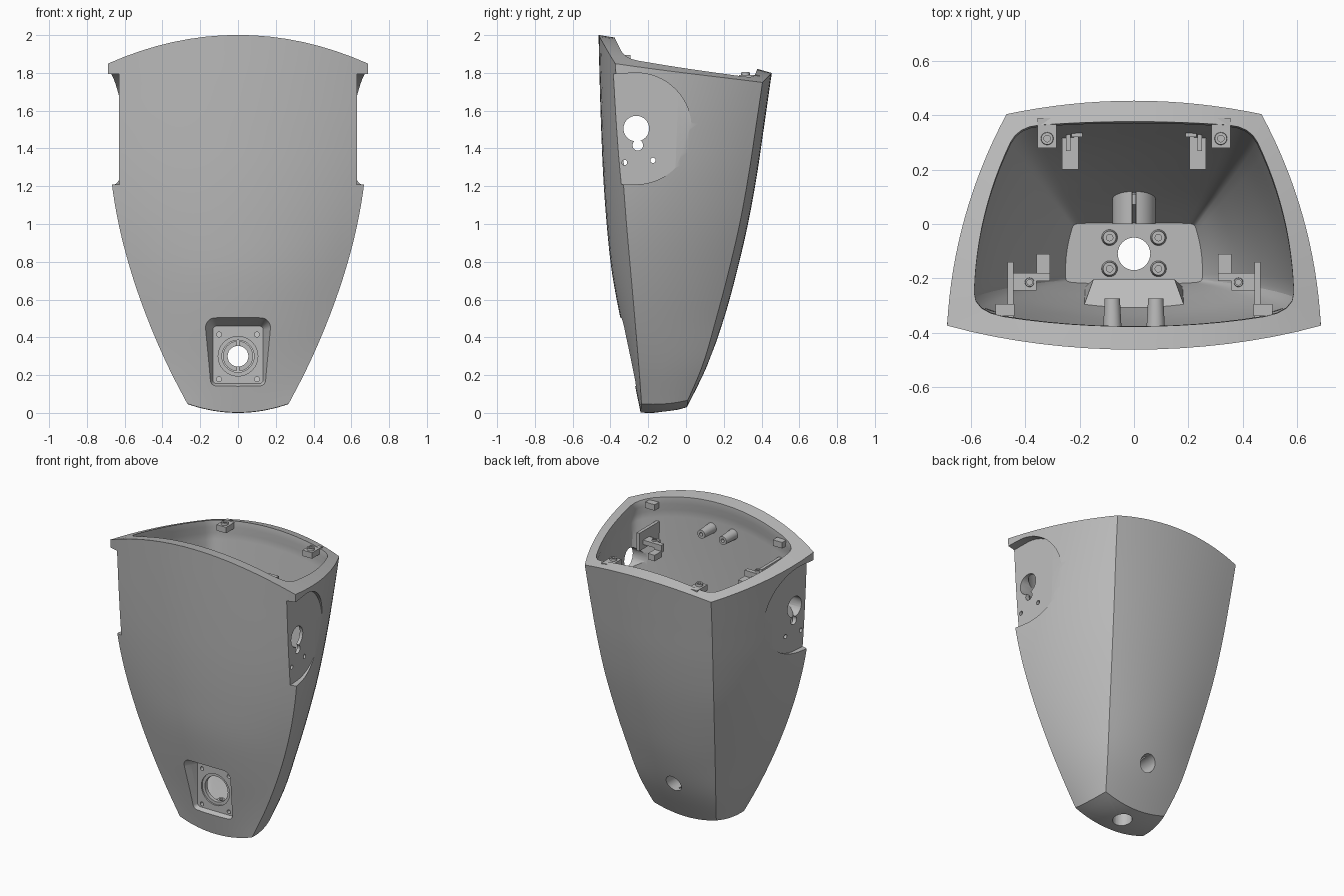
import bpy, bmesh, math
from mathutils import Vector

if "Cube" in bpy.data.objects:
    bpy.data.objects.remove(bpy.data.objects["Cube"])

grey = bpy.data.materials.new("plain grey")
grey.use_nodes = True
COLOUR = (0.5, 0.5, 0.5, 1)
grey.diffuse_color = COLOUR
grey.node_tree.nodes["Principled BSDF"].inputs["Base Color"].default_value = COLOUR


# ---------- helpers ----------
def loft(name, rings):
    """Skin a list of equal rings, cap both ends, and face outward."""
    bm = bmesh.new()
    vs = [[bm.verts.new(p) for p in r] for r in rings]
    n = len(vs[0])
    for a, b in zip(vs, vs[1:]):
        for i in range(n):
            j = (i + 1) % n
            bm.faces.new((a[i], a[j], b[j], b[i]))
    bm.faces.new(vs[0][::-1])
    bm.faces.new(vs[-1])
    bmesh.ops.triangulate(bm, faces=bm.faces)
    if bm.calc_volume(signed=True) < 0:
        bmesh.ops.reverse_faces(bm, faces=bm.faces)
    me = bpy.data.meshes.new(name)
    bm.to_mesh(me)
    bm.free()
    me.materials.append(grey)
    ob = bpy.data.objects.new(name, me)
    bpy.context.collection.objects.link(ob)
    return ob


def circle(centre, axis, r, n=32):
    q = Vector(axis).to_track_quat('Z', 'Y')
    return [Vector(centre) + q @ Vector((r * math.cos(k * math.tau / n),
            r * math.sin(k * math.tau / n), 0)) for k in range(n)]


def cylinder(name, p, q, r):
    axis = Vector(q) - Vector(p)
    return loft(name, [circle(p, axis, r), circle(q, axis, r)])


def boss(name, p, q, r, r2, hole):
    """Tapered post with a blind screw hole in its end."""
    p, q = Vector(p), Vector(q)
    d = q - p
    return loft(name, [circle(p, d, r), circle(q, d, r2),
                       circle(q, d, hole), circle(p.lerp(q, 0.3), d, hole)])


def box(name, x, y, z):
    return loft(name, [[(x[0], y[0], h), (x[1], y[0], h),
                        (x[1], y[1], h), (x[0], y[1], h)] for h in z])


def rounded_rect(w, y, low, high, r):
    """Upright rectangle of half width w at depth y, with round corners."""
    pts = []
    for q, (sx, z) in enumerate(((1, high - r), (-1, high - r), (-1, low + r), (1, low + r))):
        for i in range(7):
            a = math.pi / 2 * (q + i / 6)
            pts.append((sx * (w - r) + r * math.cos(a), y, z + r * math.sin(a)))
    return pts


def volume(me):
    bm = bmesh.new()
    bm.from_mesh(me)
    v = bm.calc_volume(signed=True)
    bm.free()
    return v


def cut(ob, tool):
    """Subtract the tool, keeping the first solver result of plausible volume."""
    before, taken = volume(ob.data), volume(tool.data)
    m = ob.modifiers.new("cut", 'BOOLEAN')
    m.operation, m.object = 'DIFFERENCE', tool
    for solver in ('MANIFOLD', 'EXACT'):
        m.solver = solver
        ob.update_tag()
        graph = bpy.context.evaluated_depsgraph_get()
        me = bpy.data.meshes.new_from_object(ob.evaluated_get(graph))
        if len(me.polygons) and before - 1.02 * taken - 1e-4 < volume(me) < before + 1e-4:
            ob.data = me
            break
    ob.modifiers.clear()
    bpy.data.objects.remove(tool)


# ---------- body section, sampled every 0.25 in height ----------
FRONT_W = (.243, .372, .48, .567, .632, .672, .686, .689, .688)
FRONT_Y = (-.232, -.25, -.271, -.293, -.315, -.334, -.352, -.368, -.385)
FRONT_MID = (-.24, -.292, -.347, -.393, -.42, -.438, -.449, -.457, -.463)
BACK_W = (.213, .283, .33, .371, .406, .432, .453, .47, .485)
BACK_Y = (-.02, .087, .16, .226, .284, .33, .368, .405, .44)
BACK_MID = (-.01, .112, .201, .27, .328, .374, .411, .447, .485)


def sample(tab, z):
    f = min(max(z / 0.25, 0), 7.999)
    i = int(f)
    t = f - i
    b, c = tab[i], tab[i + 1]
    a = tab[i - 1] if i else 2 * b - c
    d = tab[i + 2] if i < 7 else 2 * c - b
    return b + .5 * t * (c - a + t * (2*a - 5*b + 4*c - d + t * (3*(b - c) + d - a)))


def top_z(x, y):
    return 1.914 - 0.22 * y - 0.07 * y * y - 0.29 * x * x


def bottom_z(x, y):
    return 0.65 * x * x + 0.8 * (y + 0.19) ** 2


def floor_z(x, y):
    return 0.1


def side_point(z, side, u, k):
    """Point on one bowed side; k is the wall inset (0 = outer skin)."""
    w, wb = sample(FRONT_W, z) - .1 * k, sample(BACK_W, z) - .045 * k
    yf, yb = sample(FRONT_Y, z) + .055 * k, sample(BACK_Y, z) - .05 * k
    c = [Vector(p) for p in ((-w, yf), (w, yf), (wb, yb), (-wb, yb))]
    flank = .01 + .018 * min(z, 2)
    bow = (yf - sample(FRONT_MID, z) - .085 * k, flank,
           sample(BACK_MID, z) - .08 * k - yb, flank)[side % 4]
    a, b = c[side % 4], c[(side + 1) % 4]
    d = (b - a).normalized()
    return a.lerp(b, u) + Vector((d.y, -d.x)) * bow * 4 * u * (1 - u)


N = 16          # points per side


def outline(z, s, i, k):
    """Point i of side s; the inset outline has rounded corners."""
    if not k:
        return side_point(z, s, i / N, 0)
    r = .03 + .06 * k
    if 2 <= i <= N - 2:
        return side_point(z, s, r + (1 - 2 * r) * (i - 2) / (N - 4), k)
    c, h = (s, .25) if i == N - 1 else (s - 1, .5 + i / 4)
    p, q = side_point(z, c, 1 - r, k), side_point(z, c + 1, r, k)
    e = side_point(z, c, 1, k)
    return p.lerp(e, h).lerp(e.lerp(q, h), h)


def ring(t, k, low):
    pts = []
    for s in range(4):
        for i in range(N):
            z = 1.0
            for _ in range(12):
                x, y = outline(z, s, i, k)
                z = low(x, y) * (1 - t) + top_z(x, y) * t
            pts.append(Vector((x, y, z)))
    return pts


def cap(r, low):
    """Shrinking rings that close a bottom along its surface."""
    c = sum(r, Vector()) / len(r)
    flat = [[c.lerp(p, f) for p in r] for f in (.05, .3, .55, .8)]
    return [[Vector((q.x, q.y, low(q.x, q.y))) for q in row] for row in flat]


# ---------- hollow shell: outer skin up, over the lipped rim, inner skin down ----------
STEPS = 40
steps = [i / STEPS for i in range(STEPS + 1)]
outer = [ring(t, 0, bottom_z) for t in steps]
inner = [ring(t, 1 if t > .97 else .45 + .4 * t, floor_z) for t in steps]
shell = loft("shell", cap(outer[0], bottom_z) + outer + inner[::-1]
             + cap(inner[0], floor_z)[::-1])

# ---------- front socket: housing behind a recess, bore and screw holes ----------
housing = loft("socket_housing", [
    [(-w, y, .07), (w, y, .07), (w, y2, z), (-w, y2, z)]
    for w, y, y2, z in ((.15, -.205, -.205, .49), (.19, -.24, -.315, .54))])
for part in (shell, housing):
    cut(part, loft("recess", [rounded_rect(.133, -.24, .155, .46, .02),
                              rounded_rect(.25, -.5, .03, .57, .11)]))
    cut(part, cylinder("counterbore", (0, -.3, .3), (0, -.23, .3), .105))
    cut(part, cylinder("bore", (0, -.3, .3), (0, -.15, .3), .085))
    for x in (-.1, .1):
        for z in (.178, .415):
            cut(part, cylinder("screw_hole", (x, -.3, z), (x, -.15, z), .013))

# ---------- rear bore and drain hole ----------
cut(shell, cylinder("rear_bore", (0, -.02, .3), (0, .4, .3), .055))
cut(shell, cylinder("drain", (0, -.11, -.2), (0, -.11, .15), .06))

# ---------- flat side seats with keyhole and screw holes ----------
for s in (-1, 1):
    arc = [(-.265 + .295 * math.cos(a), 1.505 + .295 * math.sin(a))
           for a in (math.pi * (i / 40 - .5) for i in range(41))]
    profile = [(-.6, 1.21)] + arc + [(-.6, 1.785)]
    cut(shell, loft("seat", [[(s * (.631 - .065 * (y + .38)), y, z) for y, z in profile],
                             [(s * .9, y, z) for y, z in profile]]))
    for y, z, r in ((-.263, 1.505, .068), (-.255, 1.417, .028),
                    (-.325, 1.325, .014), (-.175, 1.337, .014)):
        cut(shell, cylinder("side_hole", (s * .48, y, z), (s * .8, y, z), r))

# ---------- inner fittings, mirrored ----------
for s, tag in ((-1, "right"), (1, "left")):
    def block(name, x, y, z):
        box(tag + "_" + name, sorted((s * x[0], s * x[1])), y, z)

    # half of the slit tube, swept around its axis and ending inside the rear wall
    sections = []
    for a in (math.radians(d) for d in range(-85, 86, 10)):
        (xo, zo), (xi, zi) = [(s * r * math.cos(a), .3 + r * math.sin(a)) for r in (.08, .055)]
        sections.append([(xo, 0, zo), (xo, sample(BACK_MID, zo) - .02, zo),
                         (xi, sample(BACK_MID, zi) - .02, zi), (xi, 0, zi)])
    loft(tag + "_tube_half", sections)
    for y in (-.05, -.165):
        boss(tag + "_floor_boss", (s * .09, y, .08), (s * .09, y, .14), .032, .024, .012)
    boss(tag + "_front_post", (s * .08, -.42, 1.8), (s * .08, -.275, 1.8), .036, .028, .012)
    # rear clip
    block("clip_plate", (.205, .265), (.2, .35), (1.28, 1.32))
    block("clip_rib", (.235, .25), (.27, .36), (1.28, 1.4))
    block("clip_pad", (.19, .23), (.32, .37), (1.37, 1.43))
    block("rear_pad", (.285, .355), (.28, .39), (1.75, 1.79))
    boss(tag + "_rear_boss", (s * .32, .315, 1.77), (s * .32, .315, 1.805), .025, .022, .012)
    # front bracket
    block("bracket_rib", (.445, .467), (-.37, -.14), (1.64, 1.76))
    block("bracket_plate", (.36, .45), (-.245, -.18), (1.67, 1.7))
    block("bracket_step", (.31, .36), (-.21, -.18), (1.65, 1.7))
    block("bracket_clip", (.31, .36), (-.185, -.11), (1.62, 1.66))
    boss(tag + "_bracket_boss", (s * .385, -.215, 1.69), (s * .385, -.215, 1.71), .018, .016, .01)
    block("front_pad", (.44, .51), (-.34, -.295), (1.855, 1.895))

# ---------- shading ----------
bpy.ops.object.select_all(action='DESELECT')
for ob in bpy.context.collection.objects:
    if ob.type == 'MESH':
        ob.select_set(True)
bpy.context.view_layer.objects.active = shell
bpy.ops.object.shade_smooth_by_angle(angle=math.radians(28))
